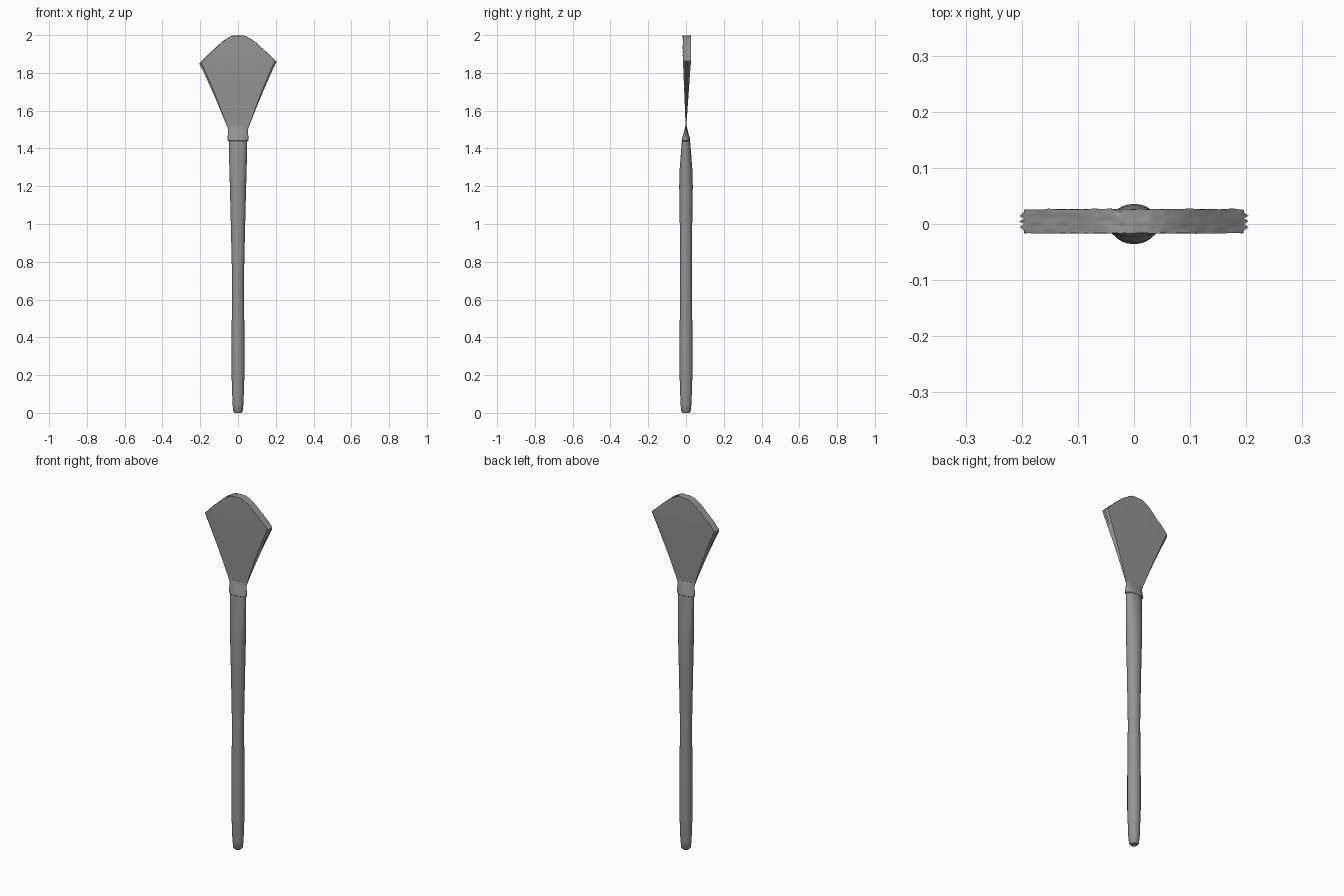
import bpy, bmesh, math, random

random.seed(4)
cube = bpy.data.objects.get("Cube")
if cube:
    bpy.data.objects.remove(cube)

grey = bpy.data.materials.new("plain grey")
grey.use_nodes = True
COLOUR = (0.3, 0.3, 0.3, 1)
grey.diffuse_color = COLOUR
grey.node_tree.nodes["Principled BSDF"].inputs["Base Color"].default_value = COLOUR


def finish(bm, name, angle):
    bmesh.ops.recalc_face_normals(bm, faces=bm.faces)
    mesh = bpy.data.meshes.new(name)
    bm.to_mesh(mesh)
    bm.free()
    mesh.materials.append(grey)
    ob = bpy.data.objects.new(name, mesh)
    bpy.context.collection.objects.link(ob)
    bpy.ops.object.select_all(action='DESELECT')
    bpy.context.view_layer.objects.active = ob
    ob.select_set(True)
    bpy.ops.object.shade_smooth_by_angle(angle=math.radians(angle))


def bridge(bm, a, b):
    for k in range(len(a)):
        m = (k + 1) % len(a)
        bm.faces.new((a[k], a[m], b[m], b[k]))


def loft(name, profile, sides=24):
    """Stack of elliptical sections given as (z, half width, half depth)."""
    bm = bmesh.new()
    rings = []
    for z, rx, ry in profile:
        angles = [math.tau * k / sides for k in range(sides)]
        rings.append([bm.verts.new((rx * math.cos(a), ry * math.sin(a), z)) for a in angles])
    for a, b in zip(rings, rings[1:]):
        bridge(bm, a, b)
    bm.faces.new(rings[0])
    bm.faces.new(rings[-1])
    finish(bm, name, 40)


# Handle: round, slim in the middle, flattened towards the top
loft("handle", [(0, .018, .018), (.008, .025, .025), (.05, .029, .029), (.2, .034, .034),
                (.4, .034, .034), (.7, .031, .031), (1, .038, .033), (1.2, .043, .036),
                (1.3, .046, .033), (1.45, .049, .021)])

# Ferrule: collar pinched flat where it grips the bristles
loft("ferrule", [(1.438, .050, .020), (1.442, .055, .023), (1.455, .056, .021),
                 (1.48, .053, .013), (1.515, .052, .004)])

# Bristle fan: grid of hairs spreading from the ferrule to a domed tip
NX, NY, NT = 48, 8, 10
TIP = [(0, 2.0), (.03, 1.998), (.055, 1.987), (.085, 1.968), (.14, 1.918), (.21, 1.85)]


def tip_height(x):
    for (x0, z0), (x1, z1) in zip(TIP, TIP[1:]):
        if abs(x) <= x1:
            return z0 + (z1 - z0) * (abs(x) - x0) / (x1 - x0)
    return TIP[-1][1]


def hair_point(i, j, t):
    u = 2 * i / NX - 1
    reach = .204
    if i in (0, NX):                       # ragged side edges
        reach -= .008 * (j % 2) + .01 * (j in (0, NY))
    x_tip = reach * u
    z = 1.49 + (tip_height(x_tip) + .025 * x_tip - 1.49) * t
    x = .048 * u + (x_tip - .048 * u) * t - .004 * u * math.sin(math.pi * t)
    spread = min(1, max(0, (z - 1.52) / .35))
    y = .005 * spread + (.004 + .039 * spread) * (j / NY - .5)
    if t == 1:                             # uneven hair ends
        z -= random.uniform(0, .004)
        y += random.uniform(-.001, .001)
    return x, y, z


rim = ([(i, 0) for i in range(NX)] + [(NX, j) for j in range(NY)]
       + [(i, NY) for i in range(NX, 0, -1)] + [(0, j) for j in range(NY, 0, -1)])
bm = bmesh.new()
rows = [[bm.verts.new(hair_point(i, j, t / NT)) for i, j in rim] for t in range(NT)]
end = {(i, j): bm.verts.new(hair_point(i, j, 1)) for i in range(NX + 1) for j in range(NY + 1)}
rows.append([end[key] for key in rim])
for a, b in zip(rows, rows[1:]):
    bridge(bm, a, b)
bm.faces.new(rows[0])
for i in range(NX):
    for j in range(NY):
        bm.faces.new((end[i, j], end[i + 1, j], end[i + 1, j + 1], end[i, j + 1]))
finish(bm, "bristle_fan", 45)
